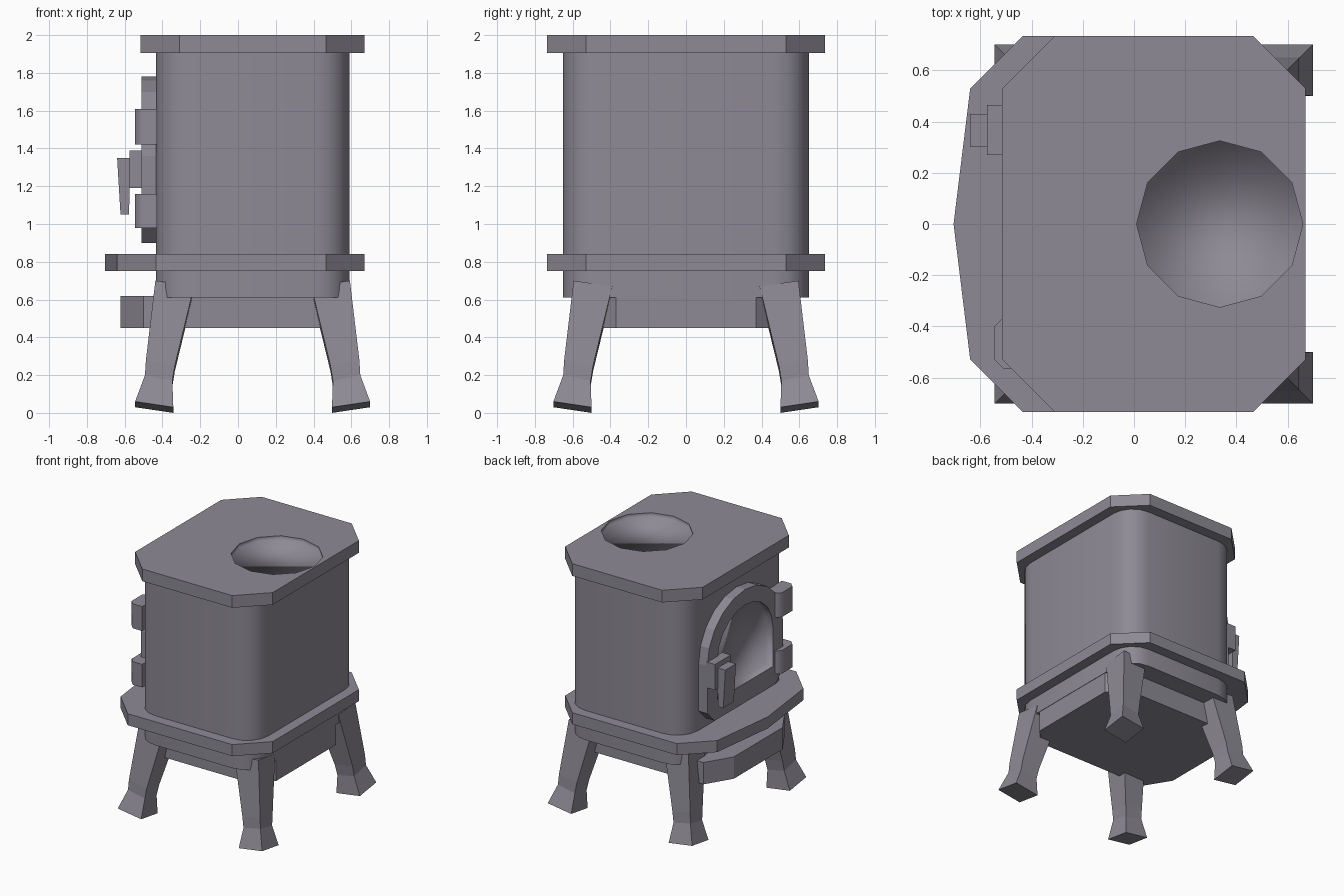
import bpy
import bmesh
from math import cos, sin, pi, radians

if "Cube" in bpy.data.objects:
    bpy.data.objects.remove(bpy.data.objects["Cube"], do_unlink=True)

iron = bpy.data.materials.new("grey cast iron")
iron.use_nodes = True
colour = (0.27, 0.255, 0.30, 1)
iron.diffuse_color = colour
iron.node_tree.nodes["Principled BSDF"].inputs["Base Color"].default_value = colour


def finish(name, bm, smooth=False):
    bmesh.ops.recalc_face_normals(bm, faces=bm.faces)
    for f in bm.faces:
        f.smooth = smooth
    mesh = bpy.data.meshes.new(name)
    bm.to_mesh(mesh)
    bm.free()
    mesh.materials.append(iron)
    ob = bpy.data.objects.new(name, mesh)
    bpy.context.collection.objects.link(ob)
    return ob


def loft(name, rings, smooth=False):
    """Skin a stack of matching point rings and cap both ends."""
    bm = bmesh.new()
    loops = [[bm.verts.new(p) for p in ring] for ring in rings]
    for a, b in zip(loops, loops[1:]):
        for i in range(len(a)):
            j = (i + 1) % len(a)
            bm.faces.new((a[i], a[j], b[j], b[i]))
    bm.faces.new(loops[0])
    bm.faces.new(loops[-1])
    return finish(name, bm, smooth)


def prism(name, points, low, high, axis="z", smooth=False):
    """Extrude a 2D outline along an axis; the outline uses the other two axes."""
    place = {"x": lambda a, b, h: (h, a, b),
             "y": lambda a, b, h: (a, h, b),
             "z": lambda a, b, h: (a, b, h)}[axis]
    return loft(name, [[place(a, b, h) for a, b in points] for h in (low, high)], smooth)


def mirror_outline(half):
    """Complete an outline listed on its +y side by reflecting it in y."""
    return half + [(x, -y) for x, y in reversed(half) if abs(y) > 1e-6]


def soften(ob, angle=35):
    bpy.ops.object.select_all(action="DESELECT")
    ob.select_set(True)
    bpy.context.view_layer.objects.active = ob
    bpy.ops.object.shade_smooth_by_angle(angle=radians(angle))


def carve(ob, cutter):
    """Cut a recess and bake the result."""
    mod = ob.modifiers.new("recess", "BOOLEAN")
    mod.operation = "DIFFERENCE"
    mod.solver = "EXACT"
    mod.object = cutter
    graph = bpy.context.evaluated_depsgraph_get()
    mesh = bpy.data.meshes.new_from_object(ob.evaluated_get(graph))
    ob.modifiers.clear()
    ob.data = mesh
    bpy.data.objects.remove(cutter, do_unlink=True)


# Firebox with rounded vertical corners
left, right, half, r, steps = -0.435, 0.59, 0.652, 0.18, 4
body = []
for k, (cx, cy) in enumerate([(right - r, half - r), (left + r, half - r),
                              (left + r, r - half), (right - r, r - half)]):
    for s in range(steps + 1):
        a = (k + s / steps) * pi / 2
        body.append((cx + r * cos(a), cy + r * sin(a)))
soften(prism("firebox", body, 0.61, 1.91))

# Top plate with a round flue recess
plate = mirror_outline([(0.67, 0.53), (0.465, 0.735), (-0.31, 0.735), (-0.515, 0.53)])
top = prism("top_plate", plate, 1.905, 2.0)
flue = [(0.335 + 0.325 * cos(i * pi / 6), 0.325 * sin(i * pi / 6)) for i in range(12)]
carve(top, prism("flue_cutter", flue, 1.97, 2.05, smooth=True))

# Hearth ledge, pointed towards the door side
ledge = mirror_outline([(0.67, 0.53), (0.465, 0.735), (-0.435, 0.735),
                        (-0.64, 0.53), (-0.705, 0)])
prism("hearth_ledge", ledge, 0.75, 0.84)

# Ash tray below the firebox
tray = mirror_outline([(0.587, 0.37), (0.47, 0.5), (-0.5, 0.5), (-0.622, 0.3)])
prism("ash_tray", tray, 0.45, 0.62)


# Arched door with a recessed opening
def arch(width, bottom, spring, rise, chamfer):
    pts = [(width * cos(i * pi / 10), spring + rise * sin(i * pi / 10)) for i in range(11)]
    if chamfer:
        pts += [(-width, bottom + chamfer), (chamfer - width, bottom),
                (width - chamfer, bottom), (width, bottom + chamfer)]
    else:
        pts += [(-width, bottom), (width, bottom)]
    return pts


door = prism("door", arch(0.465, 0.9, 1.36, 0.42, 0.09), -0.51, -0.42, "x")
carve(door, prism("door_cutter", arch(0.34, 1.05, 1.36, 0.3, 0), -0.6, -0.445, "x", True))

# Hinges
for label, low, high in (("lower", 0.98, 1.16), ("upper", 1.42, 1.61)):
    hinge = [(-0.43, -0.365), (-0.51, -0.365), (-0.545, -0.40),
             (-0.545, -0.53), (-0.51, -0.565), (-0.43, -0.565)]
    soften(prism(label + "_hinge", hinge, low, high), 50)

# Latch block and tapered handle
latch = [(-0.575, 1.19), (-0.50, 1.19), (-0.50, 1.39), (-0.575, 1.39)]
prism("latch_block", latch, 0.27, 0.465, "y")
lever = [(-0.622, 1.05), (-0.577, 1.05), (-0.57, 1.35), (-0.64, 1.35)]
prism("door_handle", lever, 0.30, 0.43, "y")

# Four splayed legs: height, inner and outer edge of each square section
sections = [(0.0, 0.42, 0.622), (0.14, 0.425, 0.57), (0.22, 0.412, 0.565), (0.64, 0.31, 0.515)]
corners = [(0, 0), (1, 0), (1, 1), (0, 1)]
for sx, side in ((-1, "right"), (1, "left")):
    for sy, end in ((-1, "front"), (1, "back")):
        rings = []
        for z, inner, outer in sections:
            span = outer - inner
            rings.append([(0.0775 + sx * (inner + span * u),
                           sy * (inner + 0.08 + span * v),
                           z + 0.03 * (u + v)) for u, v in corners])
        loft(f"{end}_{side}_leg", rings)
